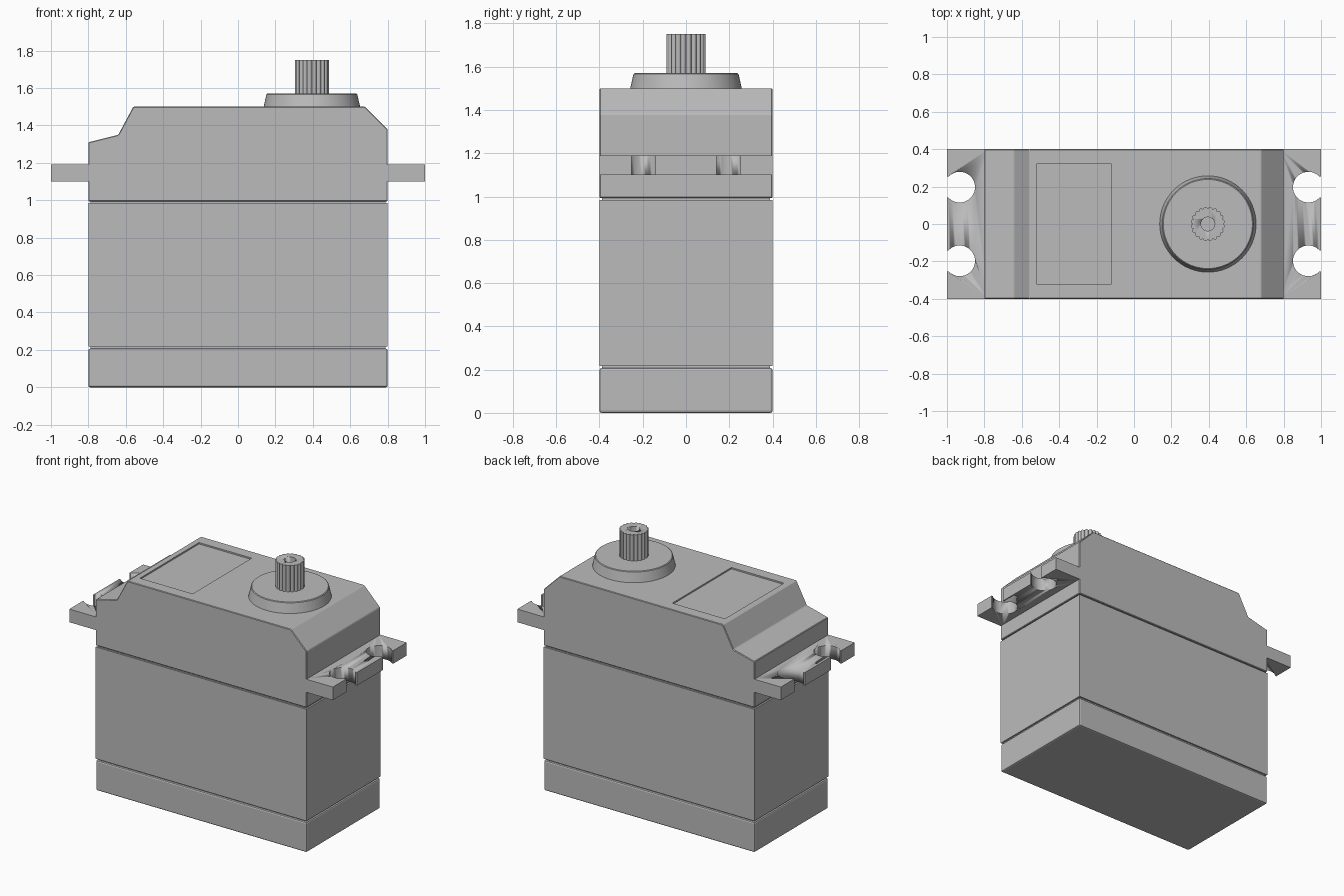
import bpy, bmesh
from math import sin, cos, pi
from mathutils import Matrix

if "Cube" in bpy.data.objects:
    bpy.data.objects.remove(bpy.data.objects["Cube"], do_unlink=True)

grey = bpy.data.materials.new("plain grey")
grey.use_nodes = True
grey.diffuse_color = (0.5, 0.5, 0.5, 1)
grey.node_tree.nodes["Principled BSDF"].inputs["Base Color"].default_value = (0.5, 0.5, 0.5, 1)

HALF_X, HALF_Y = 0.8, 0.4
SHAFT_X = 0.395


def make(name, bm):
    bmesh.ops.recalc_face_normals(bm, faces=bm.faces)
    mesh = bpy.data.meshes.new(name)
    bm.to_mesh(mesh)
    bm.free()
    mesh.materials.append(grey)
    ob = bpy.data.objects.new(name, mesh)
    bpy.context.collection.objects.link(ob)
    return ob


def prism(name, points, direction):
    """Extrude a closed outline of 3D points along a direction."""
    bm = bmesh.new()
    face = bm.faces.new([bm.verts.new(p) for p in points])
    ext = bmesh.ops.extrude_face_region(bm, geom=[face])
    moved = [v for v in ext["geom"] if isinstance(v, bmesh.types.BMVert)]
    bmesh.ops.translate(bm, verts=moved, vec=direction)
    return make(name, bm)


def box(name, hx, hy, z0, z1, x=0, y=0):
    pts = [(x - hx, y - hy, z0), (x + hx, y - hy, z0), (x + hx, y + hy, z0), (x - hx, y + hy, z0)]
    return prism(name, pts, (0, 0, z1 - z0))


def cylinder(name, r0, r1, z0, z1, x, y=0, sides=64):
    bm = bmesh.new()
    bmesh.ops.create_cone(bm, cap_ends=True, segments=sides, radius1=r0, radius2=r1, depth=z1 - z0,
                          matrix=Matrix.Translation((x, y, (z0 + z1) / 2)))
    return make(name, bm)


def bevel(ob, width, segments=2):
    mod = ob.modifiers.new("bevel", "BEVEL")
    mod.width, mod.segments = width, segments
    mod.limit_method = "ANGLE"


def cut(ob, cutter):
    cutter.hide_render = True
    cutter.hide_viewport = True
    cutter.display_type = "WIRE"
    mod = ob.modifiers.new("cut", "BOOLEAN")
    mod.operation, mod.object, mod.solver = "DIFFERENCE", cutter, "EXACT"


# Housing: base cover, middle case, and a recessed core that leaves seam grooves
cover = box("base_cover", HALF_X, HALF_Y, 0, 0.207)
bevel(cover, 0.01)
box("middle_case", HALF_X, HALF_Y, 0.217, 0.984)
box("seam_core", HALF_X - 0.012, HALF_Y - 0.012, 0.1, 1.1)

# Top case with stepped left end and chamfered right end
outline = [(-0.8, 0.994), (0.8, 0.994), (0.8, 1.38), (0.68, 1.5),
           (-0.56, 1.5), (-0.64, 1.35), (-0.8, 1.31)]
top = prism("top_case", [(x, -HALF_Y, z) for x, z in outline], (0, 2 * HALF_Y, 0))
bevel(top, 0.004, 1)
cut(top, box("label_recess_cutter", 0.2, 0.32, 1.49, 1.6, x=-0.32))

# Mounting flanges with open screw slots
for side, name in ((1, "left"), (-1, "right")):
    flange = box(name + "_flange", 0.11, HALF_Y, 1.1, 1.19, x=side * 0.89)
    for y in (-0.197, 0.197):
        cut(flange, cylinder("screw_hole_cutter", 0.082, 0.082, 1.0, 1.3, side * 0.932, y, 48))
        cut(flange, box("screw_slot_cutter", 0.05, 0.056, 1.0, 1.3, side * 1.0, y))

# Tapered boss under the output shaft
boss = cylinder("shaft_boss", 0.26, 0.242, 1.49, 1.57, SHAFT_X)
bevel(boss, 0.004, 1)

# Splined output shaft with a screw hole
TEETH, STEPS = 20, 6
count = TEETH * STEPS
ring = []
for i in range(count):
    a = 2 * pi * i / count
    r = 0.082 + 0.01 * abs(sin(TEETH * a / 2))
    ring.append((SHAFT_X + r * cos(a), r * sin(a), 1.55))
shaft = prism("splined_shaft", ring, (0, 0, 0.2))
cut(shaft, cylinder("shaft_hole_cutter", 0.037, 0.037, 1.6, 1.85, SHAFT_X, 0, 24))

# Smooth round parts, keeping sharp edges
bpy.ops.object.select_all(action="DESELECT")
for ob in bpy.context.collection.objects:
    if ob.type == "MESH" and ob.name.startswith(("shaft_boss", "splined_shaft", "left_flange", "right_flange", "screw_hole", "shaft_hole")):
        ob.hide_viewport = False
        ob.select_set(True)
        bpy.context.view_layer.objects.active = ob
bpy.ops.object.shade_smooth_by_angle(angle=0.6)
for ob in bpy.context.selected_objects:
    if ob.hide_render:
        ob.hide_viewport = True
